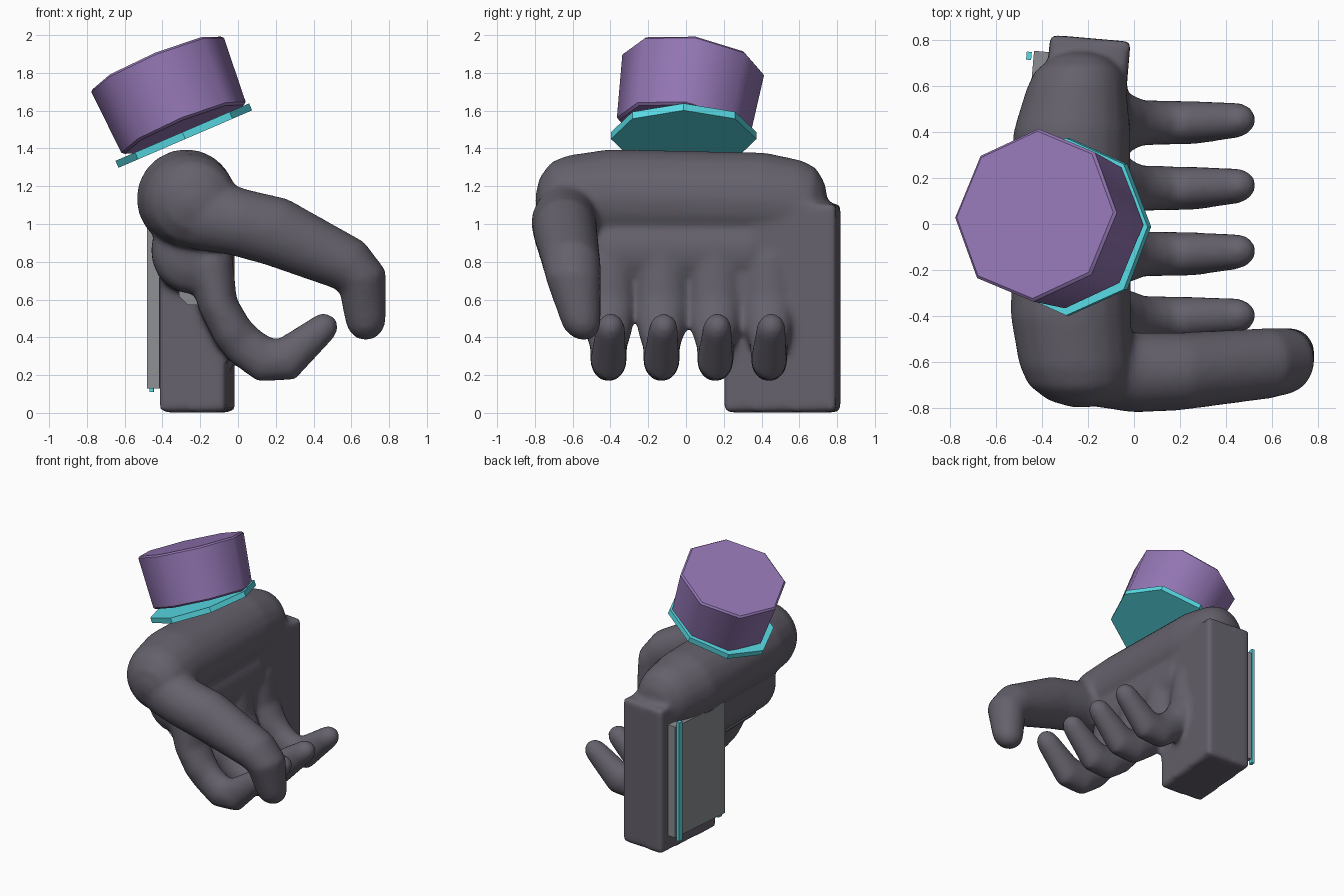
import bpy, bmesh
from math import sin, cos, pi, radians
from mathutils import Vector, Matrix

if "Cube" in bpy.data.objects:
    bpy.data.objects.remove(bpy.data.objects["Cube"])


def material(name, rgb):
    m = bpy.data.materials.new(name)
    m.diffuse_color = (*rgb, 1)
    m.use_nodes = True
    m.node_tree.nodes["Principled BSDF"].inputs["Base Color"].default_value = m.diffuse_color
    return m


DARK = material("dark_grey", (0.13, 0.12, 0.15))
STEEL = material("steel_grey", (0.26, 0.27, 0.29))
PURPLE = material("purple", (0.29, 0.18, 0.45))
CYAN = material("cyan", (0.1, 0.72, 0.8))


def finish(name, bm, mat=None):
    bmesh.ops.recalc_face_normals(bm, faces=bm.faces)
    mesh = bpy.data.meshes.new(name)
    bm.to_mesh(mesh)
    bm.free()
    ob = bpy.data.objects.new(name, mesh)
    bpy.context.collection.objects.link(ob)
    if mat:
        mesh.materials.append(mat)
    return ob


def box(bm, centre, size, turn=0):
    m = (Matrix.Translation(centre) @ Matrix.Rotation(radians(turn), 4, 'Z')
         @ Matrix.Diagonal((*size, 1)))
    bmesh.ops.create_cube(bm, size=1, matrix=m)


def limb(bm, sections, side, cap0, cap1, n=20):
    """Loft of ellipses (x, y, z, radius along side, other radius) with round caps."""
    side = Vector(side)
    pts = [Vector(s[:3]) for s in sections]
    rings = []

    def ring(c, t, a, b):
        v = t.cross(side).normalized()
        rings.append([bm.verts.new(c + side * a * cos(2 * pi * i / n) + v * b * sin(2 * pi * i / n))
                      for i in range(n)])

    last = len(pts) - 1
    for i, (c, s) in enumerate(zip(pts, sections)):
        t0 = (c - pts[i - 1]).normalized() if i else (pts[1] - c).normalized()
        t1 = (pts[i + 1] - c).normalized() if i < last else t0
        t = (t0 + t1).normalized()
        if i == 0:
            for k in (80, 55, 28):
                ring(c - t * cap0 * sin(radians(k)), t, s[3] * cos(radians(k)), s[4] * cos(radians(k)))
        ring(c, t, s[3], s[4])
        if i == last:
            for k in (28, 55, 80):
                ring(c + t * cap1 * sin(radians(k)), t, s[3] * cos(radians(k)), s[4] * cos(radians(k)))
    for a, b in zip(rings, rings[1:]):
        for i in range(n):
            j = (i + 1) % n
            bm.faces.new((a[i], a[j], b[j], b[i]))
    bm.faces.new(rings[0])
    bm.faces.new(rings[-1])


# hand: palm, thumb, fingers and wrist block fused into one smooth skin
bm = bmesh.new()
X, Y = (1, 0, 0), (0, 1, 0)
limb(bm, [(-.25, -.61, 1.12, .25, .245), (-.275, -.4, 1.135, .262, .262),
          (-.27, .4, 1.125, .255, .255), (-.25, .58, 1.1, .22, .24)], X, .19, .17)
limb(bm, [(-.245, -.42, .86, .215, .23), (-.245, .35, .86, .215, .23)], X, .12, .1)
limb(bm, [(-.2, -.6, 1.06, .19, .2), (0, -.645, 1.01, .175, .18), (.2, -.64, .96, .17, .185),
          (.58, -.605, .785, .155, .15), (.66, -.595, .7, .145, .135),
          (.675, -.56, .5, .11, .11)], Y, .1, .12)
for y in (-.41, -.13, .155, .44):
    limb(bm, [(-.15, y, .8, .142, .125), (-.105, y, .57, .14, .105), (-.03, y, .43, .125, .11),
              (.03, y, .36, .1, .115), (.14, y, .28, .097, .122), (.26, y, .285, .095, .118),
              (.445, y + .01, .445, .078, .08)], Y, .1, .09)
box(bm, (-.215, .51, .555), (.35, .595, 1.105), -5)
hand = finish("hand", bm, DARK)
rm = hand.modifiers.new("fuse", 'REMESH')
rm.mode = 'VOXEL'
rm.voxel_size = .018
rm.use_smooth_shade = True
sm = hand.modifiers.new("soften", 'SMOOTH')
sm.factor = .5
sm.iterations = 12

# rod behind the fingers
bm = bmesh.new()
bmesh.ops.create_cone(bm, cap_ends=True, segments=8, radius1=.085, radius2=.085, depth=.6,
                      matrix=Matrix.Translation((-.235, -.1, .65)) @ Matrix.Rotation(pi / 2, 4, 'X')
                      @ Matrix.Rotation(pi / 8, 4, 'Z'))
finish("finger_rod", bm, STEEL)

# back plate with its two trim strips
bm = bmesh.new()
box(bm, (-.425, .48, .555), (.065, .54, .85), -5)
finish("back_plate", bm, STEEL)
for name, y in (("trim_strip_outer", .73), ("trim_strip_inner", .25)):
    bm = bmesh.new()
    box(bm, (-.456, y, .565), (.022, .035, .91), -5)
    finish(name, bm, CYAN)


def octagon(name, mat, centre, axis, r1, r2, depth):
    q = Vector((0, 0, 1)).rotation_difference(Vector(axis))
    bm = bmesh.new()
    bmesh.ops.create_cone(bm, cap_ends=True, segments=8, radius1=r1, radius2=r2, depth=depth,
                          matrix=Matrix.Translation(centre) @ q.to_matrix().to_4x4())
    return finish(name, bm, mat)


# tilted eight-sided cuff and its flange
cuff = octagon("cuff", PURPLE, (-.357, .012, 1.677), (-.378, .144, .914), .355, .38, .385)
bev = cuff.modifiers.new("rim", 'BEVEL')
bev.width = .012
bev.segments = 1
bev.limit_method = 'ANGLE'
bev.angle_limit = radians(60)
octagon("cuff_flange", CYAN, (-.287, -.012, 1.468), (-.395, 0, .919), .385, .385, .04)
bpy.context.view_layer.objects.active = cuff
cuff.select_set(True)
bpy.ops.object.shade_smooth_by_angle(angle=radians(60))
